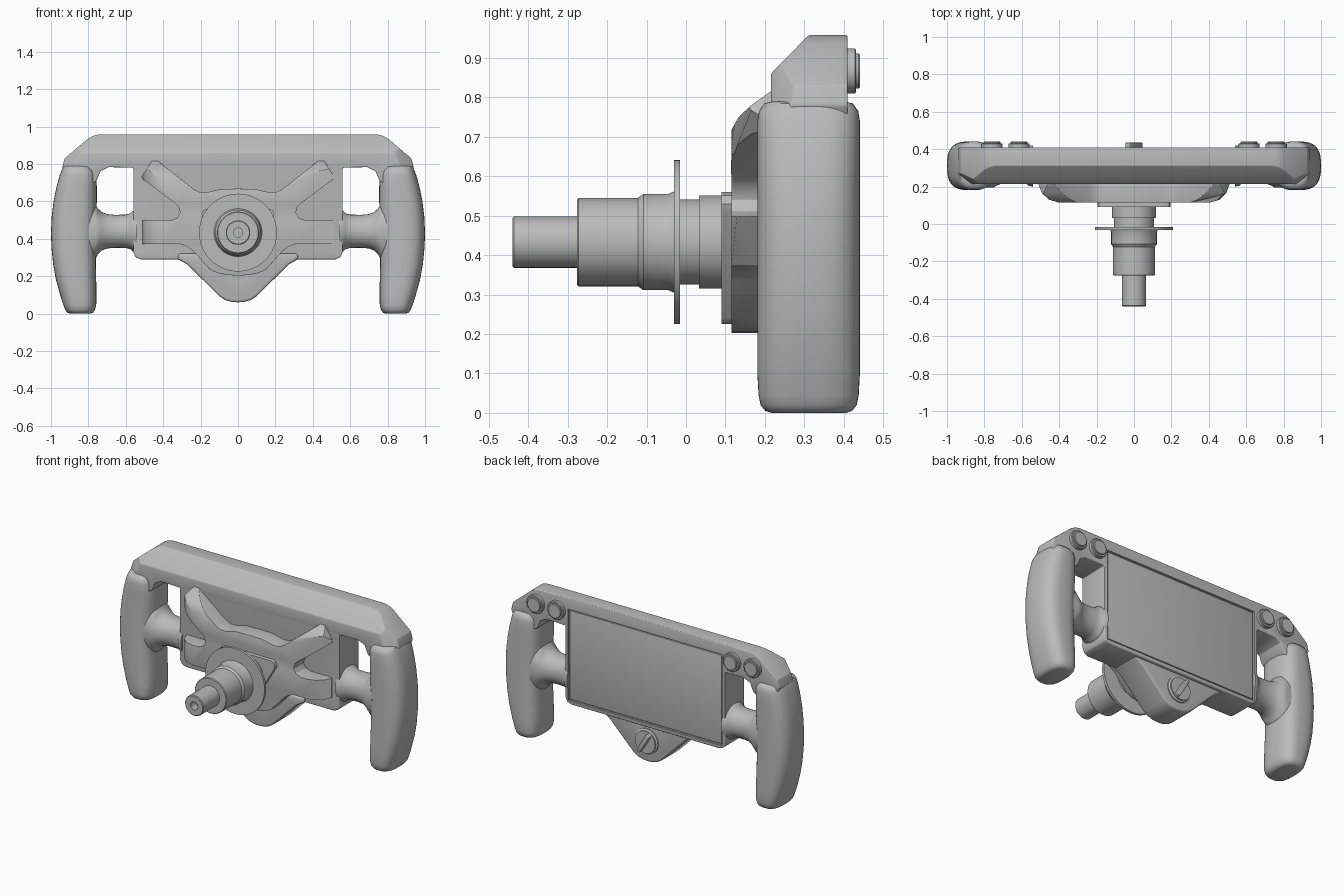
import bpy, bmesh
from math import sin, cos, pi
from mathutils import Vector, Matrix

if "Cube" in bpy.data.objects:
    bpy.data.objects.remove(bpy.data.objects["Cube"], do_unlink=True)

grey = bpy.data.materials.new("matte grey")
grey.use_nodes = True
grey.diffuse_color = (0.5, 0.5, 0.5, 1)
grey.node_tree.nodes["Principled BSDF"].inputs["Base Color"].default_value = (0.5, 0.5, 0.5, 1)


def finish(name, bm, bevel=0, cutter=None, angle=0.6):
    """Turn a bmesh into a shaded object, with optional rounding and cut-out."""
    bmesh.ops.recalc_face_normals(bm, faces=bm.faces)
    mesh = bpy.data.meshes.new(name)
    bm.to_mesh(mesh)
    bm.free()
    mesh.materials.append(grey)
    ob = bpy.data.objects.new(name, mesh)
    bpy.context.collection.objects.link(ob)
    bpy.ops.object.select_all(action='DESELECT')
    ob.select_set(True)
    bpy.context.view_layer.objects.active = ob
    if bevel:
        mod = ob.modifiers.new("rounding", 'BEVEL')
        mod.width, mod.segments, mod.angle_limit = bevel, 3, 0.6
        bpy.ops.object.modifier_apply(modifier=mod.name)
    if cutter:
        mod = ob.modifiers.new("recess", 'BOOLEAN')
        mod.operation, mod.object, mod.solver = 'DIFFERENCE', cutter, 'EXACT'
        bpy.ops.object.modifier_apply(modifier=mod.name)
        bpy.data.objects.remove(cutter, do_unlink=True)
    bpy.ops.object.shade_smooth_by_angle(angle=angle)
    return ob


def loft(rings):
    """Skin a list of closed rings and cap both ends."""
    bm = bmesh.new()
    loops = [[bm.verts.new(p) for p in ring] for ring in rings]
    n = len(loops[0])
    for a, b in zip(loops, loops[1:]):
        for i in range(n):
            j = (i + 1) % n
            bm.faces.new((a[i], a[j], b[j], b[i]))
    bm.faces.new(loops[0])
    bm.faces.new(loops[-1])
    return bm


def prism(half, y0, y1):
    """Extrude a left-right symmetric outline, given as its +x half in x, z."""
    outline = half + [(-x, z) for x, z in reversed(half) if x > 0]
    return loft([[(x, y, z) for x, z in outline] for y in (y0, y1)])


def turned(profile, x, z, n=64):
    """Rings around a y-directed axis from (radius, y) pairs."""
    return loft([[(x + r * cos(2 * pi * i / n), y, z + r * sin(2 * pi * i / n))
                  for i in range(n)] for r, y in profile])


def cut(bm, co, no):
    """Slice away everything on the normal's side and close the cut."""
    geom = bm.verts[:] + bm.edges[:] + bm.faces[:]
    bmesh.ops.bisect_plane(bm, geom=geom, dist=1e-5, plane_co=co, plane_no=no, clear_outer=True)
    bmesh.ops.holes_fill(bm, edges=[e for e in bm.edges if e.is_boundary], sides=0)


def rounded(cx, cy, rx, ry, power, n=48):
    """Superellipse points around a centre."""
    pts = []
    for i in range(n):
        c, s = cos(2 * pi * i / n), sin(2 * pi * i / n)
        e = 2 / power
        pts.append((cx + rx * abs(c) ** e * (1 if c > 0 else -1),
                    cy + ry * abs(s) ** e * (1 if s > 0 else -1)))
    return pts


def rect(w, z0, z1):
    return [(0, z0), (w, z0), (w, z1), (0, z1)]


# Display housing with the wide top bar
housing = prism([(0, .29), (.52, .29), (.548, .302), (.56, .33), (.56, .78), (.69, .783),
                 (.735, .762), (.757, .71), (.80, .68), (.90, .70), (.94, .78), (.927, .83),
                 (.80, .937), (.775, .95), (.745, .958), (0, .958)], .215, .41)
cut(housing, (0, .215, .86), (0, -.1, .098))
for s in (1, -1):
    cut(housing, (s * .93, .265, .8), (s * .6, -.8, .25))
recess = finish("screen_cutter", prism(rect(.54, .312, .89), .398, .45))
recess.hide_render = True
finish("display_housing", housing, .012, recess)
finish("screen", prism(rect(.532, .32, .882), .39, .406), .003)

# Lower pod and its rotary knob
finish("lower_pod", prism([(0, .06), (.035, .063), (.07, .073), (.10, .093), (.27, .262),
                           (.32, .29), (.32, .32), (0, .32)], .20, .39), .012)
finish("knob_base", turned([(.08, .38), (.08, .396), (.07, .402), (.07, .41)], 0, .19))
fin = prism([(0, -.07), (.012, -.068), (.014, 0), (.012, .068), (0, .07)], 0, .03)
bmesh.ops.transform(fin, matrix=Matrix.Translation((0, .405, .19)) @ Matrix.Rotation(-.55, 4, 'Y'),
                    verts=fin.verts)
finish("knob_fin", fin, .004)

# Mounting spider with curved-off arm tips
bm = prism([(0, .203), (.06, .207), (.11, .217), (.15, .235), (.24, .335), (.27, .358),
            (.31, .372), (.51, .372), (.51, .498), (.36, .498), (.325, .512), (.309, .54),
            (.318, .57), (.34, .592), (.51, .72), (.513, .735), (.455, .825), (.44, .825),
            (.235, .664), (.205, .65), (.17, .648), (.09, .666), (0, .668)], .115, .24)
side_curve = [(.512, .215), (.492, .165), (.455, .13), (.40, .114)]
top_curve = [(.815, .215), (.78, .165), (.75, .133), (.715, .114)]
for (a, y0), (b, y1) in zip(side_curve, side_curve[1:]):
    for s in (1, -1):
        cut(bm, (s * a, y0, 0), (s * (y0 - y1), b - a, 0))
for (a, y0), (b, y1) in zip(top_curve, top_curve[1:]):
    cut(bm, (0, y0, a), (0, b - a, y0 - y1))
finish("mounting_spider", bm, .007)

# Three-lobed adapter plate and turned quick-release shaft
finish("adapter_plate", prism([(0, .225), (.015, .229), (.026, .24), (.19, .513), (.195, .53),
                               (.186, .551), (.165, .56), (0, .56)], .09, .125))
finish("quick_release_shaft", turned([
    (.025, -.39), (.025, -.44), (.061, -.44), (.065, -.436), (.065, -.276), (.108, -.276),
    (.112, -.272), (.112, -.122), (.122, -.108), (.122, -.045), (.128, -.031), (.208, -.031),
    (.208, -.015), (.108, -.015), (.108, .033), (.118, .033), (.118, .12)], 0, .433))

for s, side in ((1, "left"), (-1, "right")):
    # Grip: height, outer x, inner x, half depth
    grip = [(0, .90, .79, .095), (.005, .912, .775, .11), (.02, .924, .764, .122),
            (.045, .933, .758, .127), (.10, .951, .757, .13), (.18, .973, .758, .13),
            (.26, .988, .76, .13), (.35, .997, .76, .13), (.43, 1, .758, .13),
            (.52, .996, .757, .13), (.60, .986, .755, .13), (.68, .97, .755, .13),
            (.74, .953, .757, .13), (.765, .944, .765, .126), (.785, .935, .78, .112),
            (.79, .92, .80, .09)]
    finish(side + "_grip", loft([
        [(s * x, y, z) for x, y in rounded((o + i) / 2, .311, (o - i) / 2, d, 2.8)]
        for z, o, i, d in grip]), angle=.8)

    # Flared spoke joining housing and grip
    spoke = [(.54, .11), (.562, .108), (.575, .096), (.60, .089), (.66, .088), (.70, .092),
             (.73, .104), (.75, .123), (.763, .15), (.80, .17)]
    finish(side + "_spoke", loft([
        [(s * x, y, z) for y, z in rounded(.311, .44, min(r, .115), r, 2.1)]
        for x, r in spoke]), angle=.8)

    # Push buttons
    for label, x in (("outer", .76), ("inner", .615)):
        finish(side + "_" + label + "_button", turned([
            (.057, .40), (.057, .428), (.054, .431), (.045, .431), (.045, .437), (.042, .441)],
            s * x, .867, 40))
